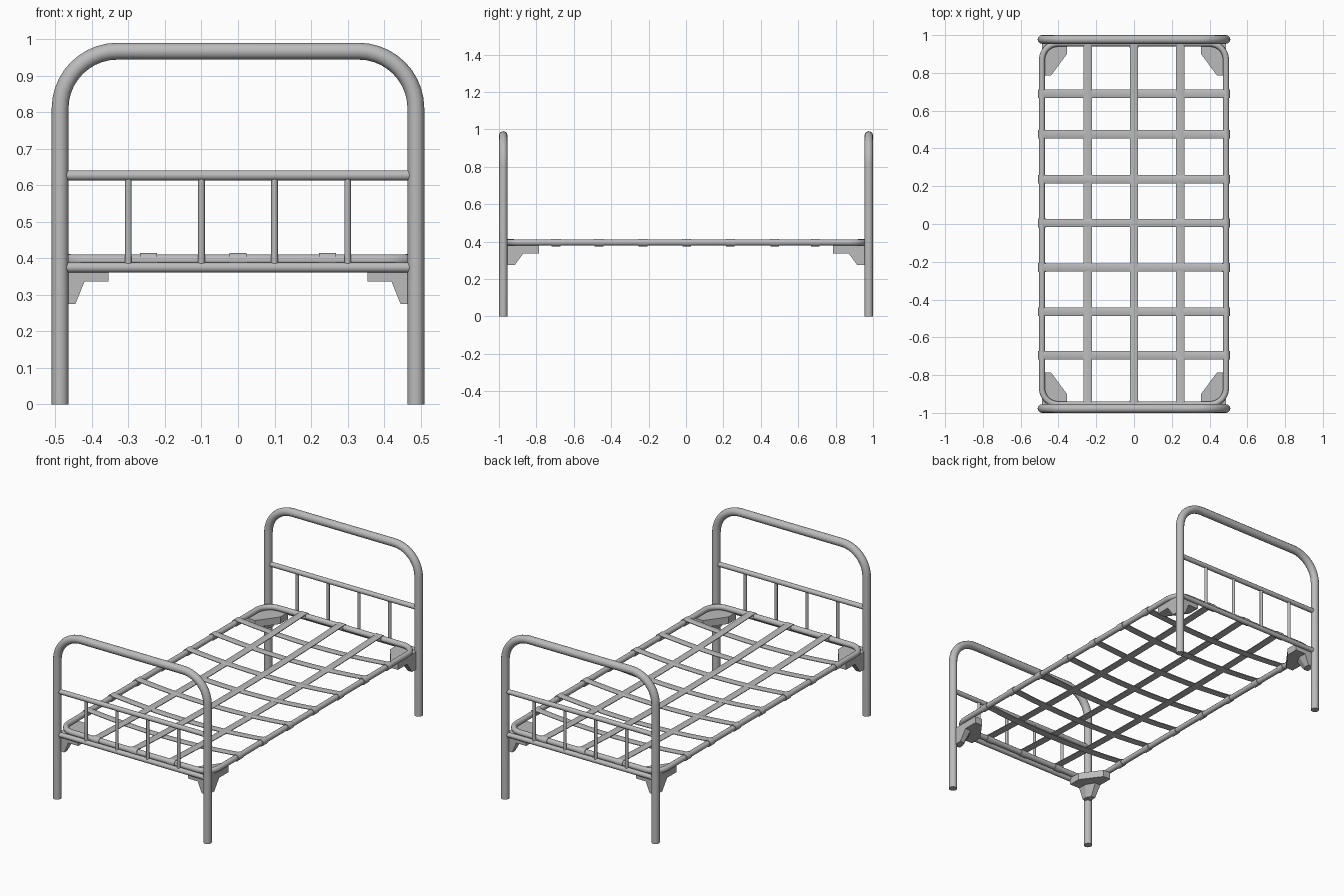
import bpy, bmesh
from math import sin, cos, pi, radians
from mathutils import Vector

cube = bpy.data.objects.get("Cube")
if cube:
    bpy.data.objects.remove(cube, do_unlink=True)

steel = bpy.data.materials.new("grey steel")
steel.use_nodes = True
GREY = (0.5, 0.5, 0.5, 1)
steel.diffuse_color = GREY
steel.node_tree.nodes["Principled BSDF"].inputs["Base Color"].default_value = GREY


def finish(obj, smooth=True):
    """Assign the material and shade the part."""
    bpy.ops.object.select_all(action="DESELECT")
    obj.select_set(True)
    bpy.context.view_layer.objects.active = obj
    if obj.type == "CURVE":
        bpy.ops.object.convert(target="MESH")
        obj = bpy.context.object
    obj.data.materials.clear()
    obj.data.materials.append(steel)
    if smooth:
        bpy.ops.object.shade_smooth_by_angle(angle=radians(40))
    return obj


def tube(name, points, radius, closed=False):
    """Round tube along a path."""
    curve = bpy.data.curves.new(name, "CURVE")
    curve.dimensions = "3D"
    curve.bevel_depth = radius
    curve.bevel_resolution = 4
    curve.use_fill_caps = not closed
    spline = curve.splines.new("POLY")
    spline.points.add(len(points) - 1)
    for p, co in zip(spline.points, points):
        p.co = (*co, 1)
    spline.use_cyclic_u = closed
    obj = bpy.data.objects.new(name, curve)
    bpy.context.collection.objects.link(obj)
    return finish(obj)


def mesh_part(name, rings, smooth):
    """Loft a solid through equal-sized rings of points."""
    bm = bmesh.new()
    loops = [[bm.verts.new(p) for p in ring] for ring in rings]
    n = len(loops[0])
    for a, b in zip(loops, loops[1:]):
        for i in range(n):
            j = (i + 1) % n
            bm.faces.new((a[i], a[j], b[j], b[i]))
    bm.faces.new(loops[0])
    bm.faces.new(loops[-1])
    bmesh.ops.recalc_face_normals(bm, faces=bm.faces)
    mesh = bpy.data.meshes.new(name)
    bm.to_mesh(mesh)
    bm.free()
    obj = bpy.data.objects.new(name, mesh)
    bpy.context.collection.objects.link(obj)
    return finish(obj, smooth)


def arc(cx, cy, r, start, steps=10):
    """Quarter circle of 2D points."""
    return [(cx + r * cos(start + pi / 2 * i / steps),
             cy + r * sin(start + pi / 2 * i / steps)) for i in range(steps + 1)]


LEG_X, END_Y, TOP = 0.487, 0.977, 0.967
RAIL_X, RAIL_Y, RAIL_Z = 0.487, 0.955, 0.395
BEND = 0.157

# Head and foot ends: bent hoop, two cross bars, four spindles
for side, y in (("foot", -END_Y), ("head", END_Y)):
    hoop = [(LEG_X, 0)]
    hoop += arc(LEG_X - BEND, TOP - BEND, BEND, 0)
    hoop += arc(BEND - LEG_X, TOP - BEND, BEND, pi / 2)
    hoop += [(-LEG_X, 0)]
    tube(side + "_hoop", [(x, y, z) for x, z in hoop], 0.023)
    for label, z in (("lower", 0.375), ("upper", 0.627)):
        tube(f"{side}_{label}_bar", [(-0.47, y, z), (0.47, y, z)], 0.014)
    for i, x in enumerate((-0.3, -0.1, 0.1, 0.3)):
        tube(f"{side}_spindle_{i + 1}", [(x, y, 0.38), (x, y, 0.62)], 0.009)

# Rounded base frame
R = 0.085
frame = []
for k, (sx, sy) in enumerate(((1, 1), (-1, 1), (-1, -1), (1, -1))):
    frame += arc(sx * (RAIL_X - R), sy * (RAIL_Y - R), R, k * pi / 2, 8)
tube("base_frame", [(x, y, RAIL_Z) for x, y in frame], 0.016, closed=True)


def strap(name, offset, half, sag, along_y):
    """Sagging flat strap with a loop around the frame at each end."""
    def place(u, v, z):
        return (v + offset, u, z) if along_y else (u, v + offset, z)
    section = [(-0.022, -0.003), (-0.022, 0.001), (-0.012, 0.004),
               (0.012, 0.004), (0.022, 0.001), (0.022, -0.003)]
    rings = []
    for i in range(21):
        t = i / 10 - 1
        z = 0.41 - sag * (1 - t * t)
        rings.append([place(t * half, v, z + w) for v, w in section])
    mesh_part(name, rings, True)
    for label, u in (("start", -half), ("end", half)):
        tube(f"{name}_{label}_loop",
             [place(u, -0.023, RAIL_Z), place(u, 0.023, RAIL_Z)], 0.02)


for i, y in enumerate((-0.695, -0.465, -0.23, 0.005, 0.237, 0.475, 0.69)):
    strap(f"cross_strap_{i + 1}", y, RAIL_X, 0.025, False)
for i, x in enumerate((-0.245, 0, 0.245)):
    strap(f"long_strap_{i + 1}", x, RAIL_Y, 0.022, True)

# Corner brackets: flat gusset above, tapered foot below
X, Y = LEG_X, 0.972
gusset = [(X, Y), (0.355, Y), (0.355, 0.9), (0.44, 0.785), (X, 0.785)]
neck = [(X, Y), (0.42, Y), (0.42, 0.92), (0.45, 0.87), (X, 0.87)]
foot = [(X, Y), (0.445, Y), (0.445, 0.945), (0.46, 0.915), (X, 0.915)]
for sx, xs in ((1, "left"), (-1, "right")):
    for sy, ys in ((1, "head"), (-1, "foot")):
        def ring(plan, z):
            return [(sx * x, sy * y, z) for x, y in plan]
        mesh_part(f"{ys}_{xs}_bracket",
                  [ring(gusset, 0.378), ring(gusset, 0.337),
                   ring(neck, 0.337), ring(foot, 0.275)], False)
